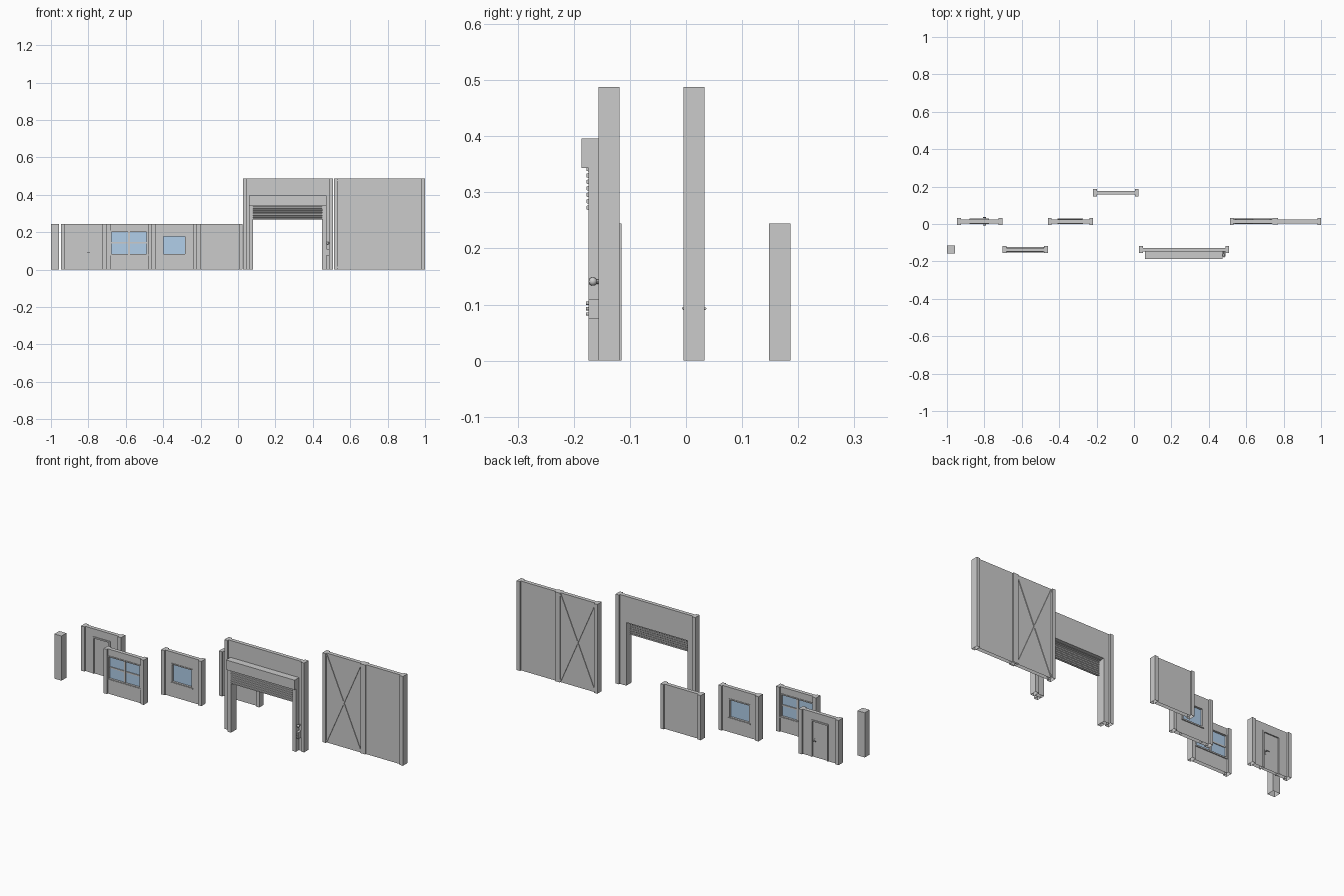
import bpy, bmesh, math
from mathutils import Vector, Matrix

if "Cube" in bpy.data.objects:
    bpy.data.objects.remove(bpy.data.objects["Cube"])

H1, H2 = 0.244, 0.488              # low and tall wall heights
FRONT, MID, BACK = -0.1375, 0.0145, 0.167
POST, HP, HW = 0.02, 0.0188, 0.0105  # pillar width, pillar / panel half depth

glass = bpy.data.materials.new("glass")
glass.diffuse_color = (0.44, 0.62, 0.82, 1)
glass.use_nodes = True
glass.node_tree.nodes["Principled BSDF"].inputs["Base Color"].default_value = glass.diffuse_color


def make(name, bm, mat=None):
    me = bpy.data.meshes.new(name)
    bm.to_mesh(me)
    bm.free()
    ob = bpy.data.objects.new(name, me)
    bpy.context.collection.objects.link(ob)
    if mat:
        me.materials.append(mat)
    return ob


def boxes(name, items, mat=None):
    """items: (x0, x1, y0, y1, z0, z1); ground faces are left open"""
    bm = bmesh.new()
    for x0, x1, y0, y1, z0, z1 in items:
        m = Matrix.Translation(((x0+x1)/2, (y0+y1)/2, (z0+z1)/2)) @ \
            Matrix.Diagonal((x1-x0, y1-y0, z1-z0, 1))
        bmesh.ops.create_cube(bm, size=1, matrix=m)
    low = [f for f in bm.faces if all(abs(v.co.z) < 1e-5 for v in f.verts)]
    bmesh.ops.delete(bm, geom=low, context='FACES_ONLY')
    return make(name, bm, mat)


def ring(x0, x1, z0, z1, t, y0, y1, bottom=True):
    out = [(x0, x0+t, y0, y1, z0, z1), (x1-t, x1, y0, y1, z0, z1),
           (x0+t, x1-t, y0, y1, z1-t, z1)]
    if bottom:
        out.append((x0+t, x1-t, y0, y1, z0, z0+t))
    return out


def wall(name, x0, x1, yc, h, hole=None):
    boxes(name + "_pillars", [(x0, x0+POST, yc-HP, yc+HP, 0, h),
                              (x1-POST, x1, yc-HP, yc+HP, 0, h)])
    a, b, y0, y1 = x0+POST, x1-POST, yc-HW, yc+HW
    if hole is None:
        parts = [(a, b, y0, y1, 0, h)]
    else:
        c, d, z0, z1 = hole
        parts = [(a, c, y0, y1, 0, h), (d, b, y0, y1, 0, h), (c, d, y0, y1, z1, h)]
        if z0 > 0:
            parts.append((c, d, y0, y1, 0, z0))
    boxes(name + "_panel", parts)


def window(name, x0, x1, z0, z1, yc, cross):
    d = HW + 0.003
    parts = ring(x0, x1, z0, z1, 0.006, yc-d, yc+d)
    if cross:
        xm, zm = (x0+x1)/2, (z0+z1)/2
        parts += [(xm-.005, xm+.005, yc-.007, yc+.007, z0+.006, z1-.006),
                  (x0+.006, x1-.006, yc-.006, yc+.006, zm-.004, zm+.004)]
    # sill on both sides
    parts.append((x0-.003, x1+.003, yc-d-.002, yc+d+.002, z0-.003, z0+.003))
    boxes(name + "_frame", parts)
    boxes(name + "_glass", [(x0+.005, x1-.005, yc-.002, yc+.002, z0+.005, z1-.005)], glass)


def rod(bm, p, q, r, seg=10):
    p, q = Vector(p), Vector(q)
    rot = (q-p).to_track_quat('Z', 'Y').to_matrix().to_4x4()
    bmesh.ops.create_cone(bm, cap_ends=True, segments=seg, radius1=r, radius2=r,
                          depth=(q-p).length, matrix=Matrix.Translation((p+q)/2) @ rot)


# free-standing corner post
boxes("corner_post", [(-1, -0.957, -0.157, -0.115, 0, H1)])

# wall with door
wall("door_wall", -0.946, -0.704, MID, H1, (-0.878, -0.776, 0, 0.2))
boxes("door_frame", ring(-0.88, -0.774, 0, 0.202, 0.008, MID-.0145, MID+.0145, False))
boxes("door_leaf", [(-0.872, -0.782, MID-.008, MID+.008, 0, 0.194)])
bm = bmesh.new()
rod(bm, (-0.793, MID-.02, 0.092), (-0.793, MID+.02, 0.092), 0.002)
for s in (-1, 1):
    rod(bm, (-0.791, MID+s*.02, 0.093), (-0.808, MID+s*.02, 0.093), 0.0018)
make("door_handle", bm)
boxes("door_lock_plate", [(-0.797, -0.789, MID-.0095, MID+.0095, 0.078, 0.1)])

# walls with windows, plain wall
wall("large_window_wall", -0.703, -0.461, FRONT, H1, (-0.683, -0.483, 0.078, 0.208))
window("large_window", -0.683, -0.483, 0.078, 0.208, FRONT, True)
wall("small_window_wall", -0.461, -0.219, MID, H1, (-0.405, -0.277, 0.077, 0.183))
window("small_window", -0.405, -0.277, 0.077, 0.183, MID, False)
wall("plain_wall", -0.219, 0.025, BACK, H1)

# tall wall with roller shutter
wall("shutter_wall", 0.027, 0.509, FRONT, H2, (0.08, 0.45, 0, 0.345))
yf = FRONT - HW
boxes("shutter_rails", [(0.058, 0.08, -0.174, yf, 0, 0.343),
                        (0.45, 0.472, -0.174, yf, 0, 0.343)])
boxes("shutter_housing", [(0.058, 0.472, -0.186, yf, 0.343, 0.396)])

# corrugated shutter curtain from a ridged profile
n, z0, dz = 7, 0.267, 0.0115
prof = [(-0.170, z0)]
for i in range(n):
    z = z0 + i*dz
    prof += [(-0.177, z+dz*.2), (-0.177, z+dz*.75), (-0.170, z+dz)]
prof += [(-0.160 if k % 3 == 0 else -0.163, z)
         for k, (y, z) in reversed(list(enumerate(prof)))]
bm = bmesh.new()
f = bm.faces.new([bm.verts.new((0.079, y, z)) for y, z in prof])
ext = bmesh.ops.extrude_face_region(bm, geom=[f], use_keep_orig=True)
bmesh.ops.translate(bm, vec=(0.372, 0, 0),
                    verts=[g for g in ext['geom'] if isinstance(g, bmesh.types.BMVert)])
bmesh.ops.recalc_face_normals(bm, faces=bm.faces)
make("shutter_curtain", bm)

# control box with buttons, and warning lamp
boxes("control_box", [(0.474, 0.488, -0.174, yf, 0.075, 0.11)])
bm = bmesh.new()
for z in (0.083, 0.0925, 0.102):
    rod(bm, (0.481, -0.172, z), (0.481, -0.178, z), 0.003, 12)
make("control_buttons", bm)
bm = bmesh.new()
bmesh.ops.create_uvsphere(bm, u_segments=16, v_segments=10, radius=0.0075,
                          matrix=Matrix.Translation((0.48, -0.166, 0.141)))
for f in bm.faces:
    f.smooth = True
rod(bm, (0.48, -0.163, 0.141), (0.48, yf, 0.141), 0.004)
make("warning_lamp", bm)

# tall wall with cross-braced bay
wall("braced_wall", 0.513, 1.0, MID, H2)
boxes("braced_wall_middle_post", [(0.741, 0.771, MID-HP+.002, MID+HP-.002, 0, H2)])
bm = bmesh.new()
xa, xb, za, zb = 0.534, 0.740, 0.008, 0.48
for s in (-1, 1):
    ang = math.atan2(s*(zb-za), xb-xa)
    m = Matrix.Translation(((xa+xb)/2, MID, (za+zb)/2)) @ Matrix.Rotation(-ang, 4, 'Y') @ \
        Matrix.Diagonal((math.hypot(xb-xa, zb-za), 0.028, 0.007, 1))
    bmesh.ops.create_cube(bm, size=1, matrix=m)
make("cross_brace", bm)
